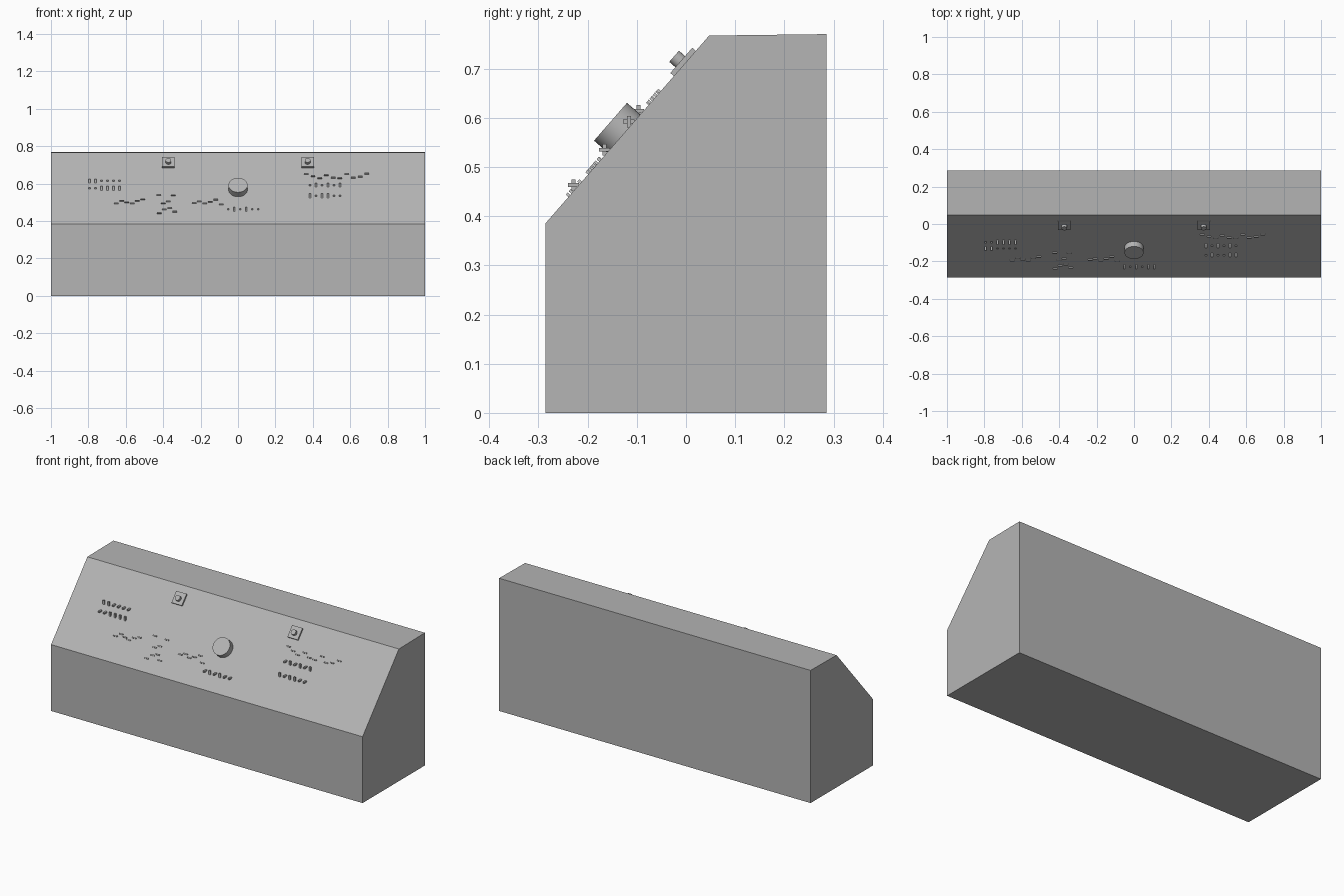
import bpy, bmesh
from math import atan2, sin, cos, pi
from mathutils import Matrix, Vector

if "Cube" in bpy.data.objects:
    bpy.data.objects.remove(bpy.data.objects["Cube"])

# Side outline of the cabinet (y, z); the sloped edge carries the controls
LOW, HIGH = (-0.286, 0.385), (0.047, 0.767)
OUTLINE = [(-0.286, 0), (0.286, 0), (0.286, 0.77), HIGH, LOW]
SLOPE = atan2(HIGH[1] - LOW[1], HIGH[0] - LOW[0])
NORMAL = Vector((0, -sin(SLOPE), cos(SLOPE)))


def material(name, grey):
    mat = bpy.data.materials.new(name)
    mat.diffuse_color = (grey, grey, grey, 1)
    mat.use_nodes = True
    mat.node_tree.nodes["Principled BSDF"].inputs["Base Color"].default_value = mat.diffuse_color
    return mat


DARK = material("dark_grey", 0.46)
LIGHT = material("light_grey", 0.75)


def finish(bm, name, mat=DARK):
    bmesh.ops.recalc_face_normals(bm, faces=bm.faces)
    mesh = bpy.data.meshes.new(name)
    bm.to_mesh(mesh)
    bm.free()
    mesh.materials.append(mat)
    obj = bpy.data.objects.new(name, mesh)
    bpy.context.collection.objects.link(obj)
    return obj


def on_panel(x, z, out=0.0, tilt=0.0):
    """Frame centred at front-view (x, z), raised 'out' from the slope."""
    base_z = z - out * NORMAL.z
    y = LOW[0] + (base_z - LOW[1]) * cos(SLOPE) / sin(SLOPE)
    pos = Vector((x, y, base_z)) + NORMAL * out
    return Matrix.Translation(pos) @ Matrix.Rotation(SLOPE + tilt, 4, 'X')


def box(bm, frame, size):
    bmesh.ops.create_cube(bm, size=1, matrix=frame @ Matrix.Diagonal((*size, 1)))


def drum(name, frame, radius, height, sides):
    bm = bmesh.new()
    bmesh.ops.create_cone(bm, cap_ends=True, segments=sides, radius1=radius,
                          radius2=radius, depth=height, matrix=frame)
    obj = finish(bm, name)
    bpy.context.view_layer.objects.active = obj
    obj.select_set(True)
    bpy.ops.object.shade_smooth_by_angle()
    obj.select_set(False)


# Cabinet: two end outlines bridged by side faces
bm = bmesh.new()
ends = [[bm.verts.new((x, y, z)) for y, z in OUTLINE] for x in (-1, 1)]
for loop in ends:
    bm.faces.new(loop)
for i in range(len(OUTLINE)):
    a, b = ends
    bm.faces.new((a[i - 1], a[i], b[i], b[i - 1]))
finish(bm, "cabinet")

# Central dial
drum("dial", on_panel(0, 0.58, 0.018), 0.051, 0.036, 32)

# Square buttons with round caps
for side, x in (("left", -0.372), ("right", 0.372)):
    bm = bmesh.new()
    box(bm, on_panel(x, 0.713, 0.004), (0.066, 0.068, 0.011))
    finish(bm, side + "_button_plate")
    drum(side + "_button_cap", on_panel(x, 0.719, 0.017), 0.015, 0.018, 20)

# Rows of toggle levers: u = flipped up, d = flipped down
LEVERS = [(-0.793, 0.614, "uudddd"), (-0.793, 0.575, "dduuuu"),
          (-0.052, 0.463, "dududd"), (0.385, 0.592, "dududu"),
          (0.385, 0.535, "uduudd")]
for i, (x0, z, states) in enumerate(LEVERS):
    bm = bmesh.new()
    for k, s in enumerate(states):
        tilt = -SLOPE if s == "u" else pi / 2 - SLOPE
        box(bm, on_panel(x0 + 0.032 * k, z, 0.008, tilt), (0.01, 0.008, 0.023))
    finish(bm, f"lever_row_{i + 1}")

# Groups of thin indicator bars: start x, step x, front-view heights
BARS = [(-0.65, 0.028, (0.494, 0.508, 0.5, 0.494, 0.508, 0.516)),
        (-0.425, 0.026, (0.54, 0.495, 0.505, 0.538)),
        (-0.42, 0.027, (0.443, 0.462, 0.47, 0.45)),
        (-0.235, 0.029, (0.497, 0.505, 0.494, 0.503, 0.515, 0.489)),
        (0.365, 0.036, (0.652, 0.64, 0.63, 0.646, 0.632, 0.63, 0.652, 0.632, 0.638, 0.654))]
for i, (x0, step, heights) in enumerate(BARS):
    bm = bmesh.new()
    for k, z in enumerate(heights):
        box(bm, on_panel(x0 + step * k, z, 0.003), (0.024, 0.006, 0.008))
    finish(bm, f"indicator_group_{i + 1}", LIGHT)
